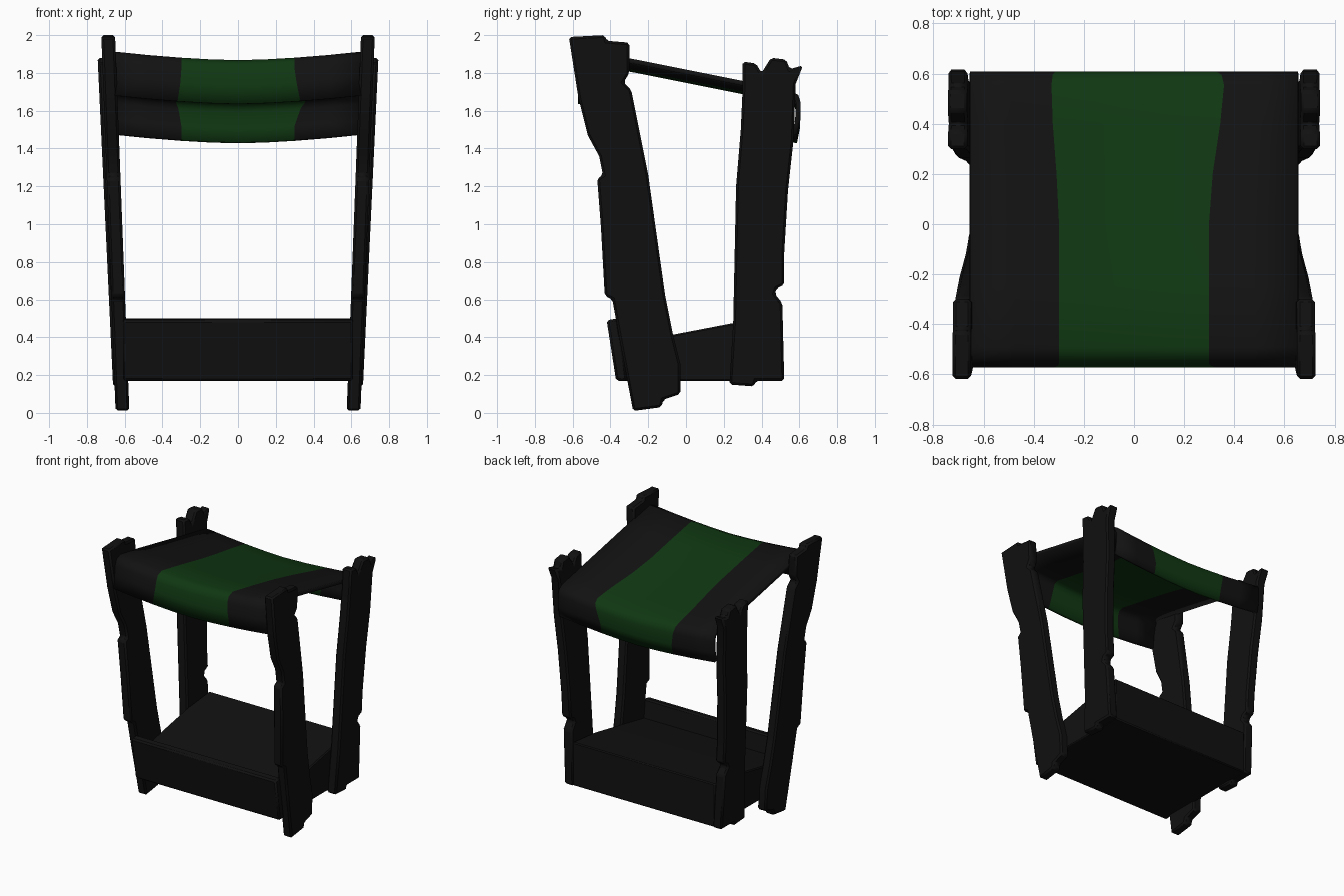
import bpy, bmesh

cube = bpy.data.objects.get("Cube")
if cube:
    bpy.data.objects.remove(cube, do_unlink=True)


def material(name, rgb):
    m = bpy.data.materials.new(name)
    m.use_nodes = True
    m.diffuse_color = (*rgb, 1)
    m.node_tree.nodes["Principled BSDF"].inputs["Base Color"].default_value = (*rgb, 1)
    return m


wood = material("charred wood", (0.0055, 0.0055, 0.0055))
black = material("black cloth", (0.006, 0.006, 0.006))
green = material("green cloth", (0.005, 0.039, 0.006))


def finish(bm, name, mats, angle=0.6):
    bmesh.ops.recalc_face_normals(bm, faces=bm.faces)
    mesh = bpy.data.meshes.new(name)
    bm.to_mesh(mesh)
    bm.free()
    for m in mats:
        mesh.materials.append(m)
    ob = bpy.data.objects.new(name, mesh)
    bpy.context.collection.objects.link(ob)
    bpy.ops.object.select_all(action="DESELECT")
    ob.select_set(True)
    bpy.context.view_layer.objects.active = ob
    bpy.ops.object.shade_smooth_by_angle(angle=angle)
    return ob


def slab(name, outline, x0, x1, lean=0.0, side=1, bevel=0.012):
    """Extrude a (y, z) outline across x, leaning outward with height."""
    bm = bmesh.new()
    face = bm.faces.new([bm.verts.new((x0, y, z)) for y, z in outline])
    ext = bmesh.ops.extrude_face_region(bm, geom=[face])["geom"]
    moved = [v for v in ext if isinstance(v, bmesh.types.BMVert)]
    bmesh.ops.translate(bm, verts=moved, vec=(x1 - x0, 0, 0))
    for v in bm.verts:
        v.co.x = side * (v.co.x + lean * v.co.z)
    ob = finish(bm, name, [wood])
    mod = ob.modifiers.new("worn edges", "BEVEL")
    mod.width = bevel
    mod.segments = 1
    mod.limit_method = "ANGLE"
    return ob


# Rough posts with chipped edges
front_post = [(-.28, .01), (-.13, .03), (-.12, .07), (-.03, .10), (-.03, .26),
              (-.07, .42), (-.11, .62), (-.20, 1.26), (-.29, 1.71), (-.33, 1.75),
              (-.30, 1.80), (-.30, 1.96), (-.42, 1.97), (-.43, 2), (-.62, 1.99),
              (-.57, 1.67), (-.52, 1.47), (-.46, 1.36), (-.44, 1.26), (-.47, 1.24),
              (-.45, .98), (-.43, .62), (-.39, .60), (-.35, .38)]
back_post = [(.23, .15), (.36, .14), (.37, .17), (.52, .17), (.51, .58),
             (.47, .63), (.48, .66), (.52, .68), (.52, .85), (.54, 1.18),
             (.57, 1.45), (.58, 1.74), (.62, 1.84), (.55, 1.82), (.53, 1.87),
             (.45, 1.88), (.40, 1.80), (.37, 1.85), (.30, 1.86), (.30, 1.72),
             (.29, 1.5), (.265, 1.2), (.25, .48)]
for side, word in ((1, "left"), (-1, "right")):
    slab("front_post_" + word, front_post, .575, .648, .038, side)
    slab("back_post_" + word, back_post, .578, .655, .047, side)

# Box base with a raised front board
slab("base_box", [(-.33, .17), (.51, .17), (.51, .50), (.25, .475), (-.35, .36)],
     -.6, .6, bevel=.008)
slab("base_front_board", [(-.37, .17), (-.31, .17), (-.36, .50), (-.42, .49)],
     -.61, .61, bevel=.012)

# Sagging cloth: each row is y, z, right and left edge of the stripe
rows = [(-.56, 1.68, -.32, .33), (-.555, 1.78, -.305, .31), (-.545, 1.85, -.30, .30),
        (-.53, 1.885, -.30, .30), (-.49, 1.90, -.30, .30), (-.25, 1.855, -.30, .30),
        (0, 1.805, -.30, .30), (.2, 1.765, -.31, .315), (.4, 1.725, -.325, .345),
        (.55, 1.695, -.33, .36), (.585, 1.675, -.325, .35), (.595, 1.64, -.315, .33),
        (.59, 1.55, -.30, .30), (.575, 1.475, -.30, .30)]
half = .655
bm = bmesh.new()
grid = []
for y, z, a, b in rows:
    xs = [-half, (a - half) / 2, a, a / 2, 0, b / 2, b, (b + half) / 2, half]
    grid.append([bm.verts.new((x, y, z - .045 * (1 - (abs(x) / half) ** 1.6))) for x in xs])
for r0, r1 in zip(grid, grid[1:]):
    for i in range(len(r0) - 1):
        f = bm.faces.new((r0[i], r0[i + 1], r1[i + 1], r1[i]))
        f.material_index = 1 if 2 <= i <= 5 else 0
cloth = finish(bm, "canopy_cloth", [black, green], 0.9)
thick = cloth.modifiers.new("thickness", "SOLIDIFY")
thick.thickness = .025
thick.offset = 0
